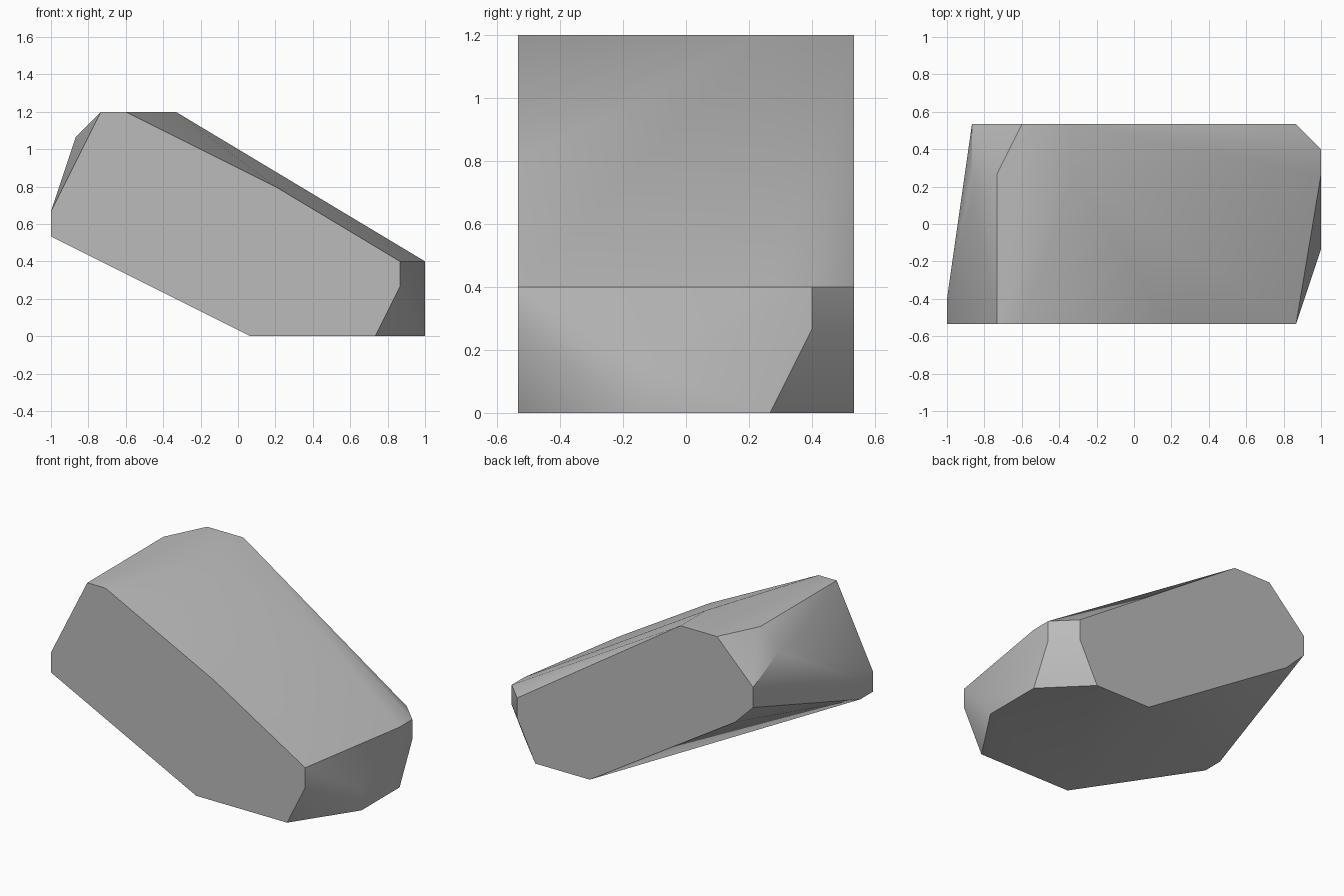
import bpy
import bmesh
from math import radians
from mathutils import Vector

cube = bpy.data.objects.get("Cube")
if cube:
    bpy.data.objects.remove(cube, do_unlink=True)

# The boulder is laid out on a coarse lattice of cells, then scaled
LENGTH, DEPTH = 15, 8
CELL = 2 / LENGTH


def lattice_point(x, y, z):
    return Vector((x - LENGTH / 2, y - DEPTH / 2, z)) * CELL


def front_to_back_section(y, profile):
    """Profile of (x, z) corners at a fixed depth."""
    return [lattice_point(x, y, z) for x, z in profile]


def end_section(x, profile):
    """Profile of (y, z) corners at a fixed length."""
    return [lattice_point(x, y, z) for y, z in profile]


def make_material(name, colour):
    material = bpy.data.materials.new(name)
    material.use_nodes = True
    material.diffuse_color = colour
    shader = material.node_tree.nodes["Principled BSDF"]
    shader.inputs["Base Color"].default_value = colour
    shader.inputs["Roughness"].default_value = 0.9
    return material


def make_hull(name, corners, material, smooth_angle):
    """Wrap the corners in a convex skin, merging coplanar facets."""
    bm = bmesh.new()
    for corner in corners:
        bm.verts.new(corner)
    hull = bmesh.ops.convex_hull(bm, input=bm.verts[:])
    inner = [v for v in hull["geom_interior"] if isinstance(v, bmesh.types.BMVert)]
    bmesh.ops.delete(bm, geom=inner, context="VERTS")
    bmesh.ops.dissolve_limit(bm, angle_limit=radians(1),
                             verts=bm.verts[:], edges=bm.edges[:])
    bmesh.ops.recalc_face_normals(bm, faces=bm.faces[:])

    mesh = bpy.data.meshes.new(name)
    bm.to_mesh(mesh)
    bm.free()
    mesh.materials.append(material)
    obj = bpy.data.objects.new(name, mesh)
    bpy.context.collection.objects.link(obj)

    bpy.ops.object.select_all(action="DESELECT")
    obj.select_set(True)
    bpy.context.view_layer.objects.active = obj
    bpy.ops.object.shade_smooth_by_angle(angle=radians(smooth_angle))
    return obj


# Flat front and back cuts
front_cut = front_to_back_section(0, [
    (0, 4), (0, 5), (2, 9), (3, 9), (9, 6), (14, 3), (14, 2), (13, 0), (8, 0)])
back_cut = front_to_back_section(DEPTH, [
    (14, 3), (14, 2), (13, 0), (10, 0), (2, 5), (1, 6), (1, 7), (3, 9), (5, 9)])

# Low blunt end and the narrow tip of the raised end
low_end = end_section(LENGTH, [(3, 0), (3, 1), (6, 0), (7, 2), (7, 3), (6, 3)])
raised_tip = end_section(0, [(1, 4), (1, 5)])

# Worn shoulders beside the flat top
shoulders = (end_section(1, [(5, 8), (6, 8)])
             + end_section(2, [(6, 9)])
             + end_section(5, [(6, 9)]))

stone = make_material("stone grey", (0.5, 0.5, 0.5, 1))
make_hull("boulder", front_cut + back_cut + low_end + raised_tip + shoulders,
          stone, smooth_angle=36)
